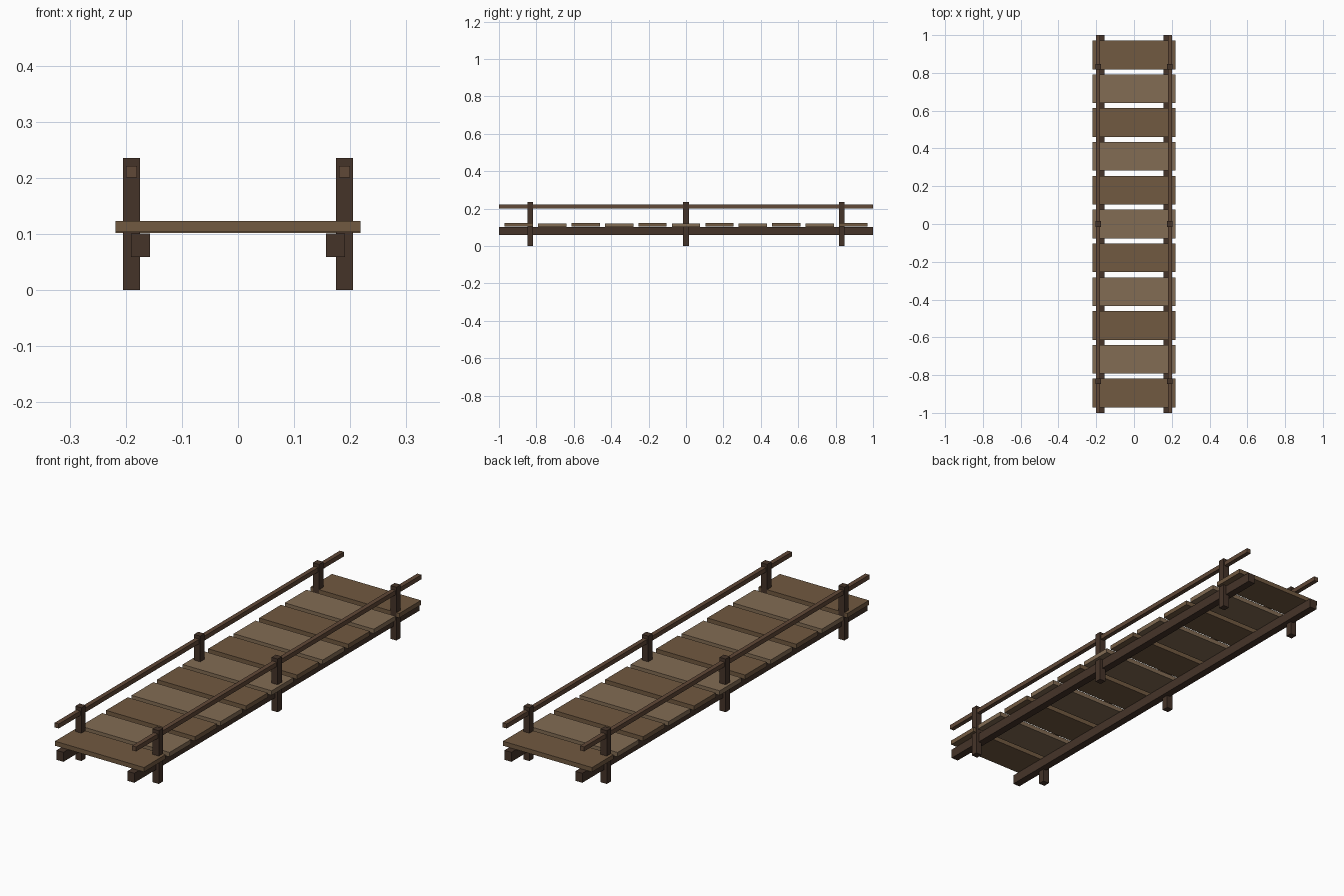
import bpy

if "Cube" in bpy.data.objects:
    bpy.data.objects.remove(bpy.data.objects["Cube"])


def material(name, rgb):
    m = bpy.data.materials.new(name)
    m.diffuse_color = (*rgb, 1)
    m.use_nodes = True
    m.node_tree.nodes["Principled BSDF"].inputs["Base Color"].default_value = m.diffuse_color
    return m


DARK = material("dark_timber", (0.060, 0.034, 0.022))
RAIL = material("rail_timber", (0.117, 0.065, 0.038))
PLANK = material("plank_brown", (0.165, 0.100, 0.052))
PALE = material("plank_pale", (0.225, 0.150, 0.088))


def box(name, centre, size, mat):
    bpy.ops.mesh.primitive_cube_add(size=1, location=centre)
    ob = bpy.context.object
    ob.name = name
    ob.scale = size
    bpy.ops.object.transform_apply(location=False, rotation=False, scale=True)
    ob.data.materials.append(mat)
    return ob


# Deck planks in alternating tones, the pale ones a hair lower
for i in range(11):
    pale = i % 2
    z = 0.112 if pale else 0.1135
    box(f"deck_plank_{i + 1}", (0, (i - 5) * 0.179, z), (0.437, 0.152, 0.02),
        PALE if pale else PLANK)

for side, s in (("left", -1), ("right", 1)):
    # Long beam under the deck
    box(f"{side}_beam", (s * 0.174, 0, 0.0805), (0.034, 2, 0.042), DARK)
    # Handrail
    box(f"{side}_handrail", (s * 0.19, 0, 0.211), (0.02, 2, 0.02), RAIL)
    # Posts
    for place, y in (("front", -0.833), ("middle", 0), ("back", 0.833)):
        box(f"{side}_{place}_post", (s * 0.19, y, 0.118), (0.03, 0.03, 0.236), DARK)
